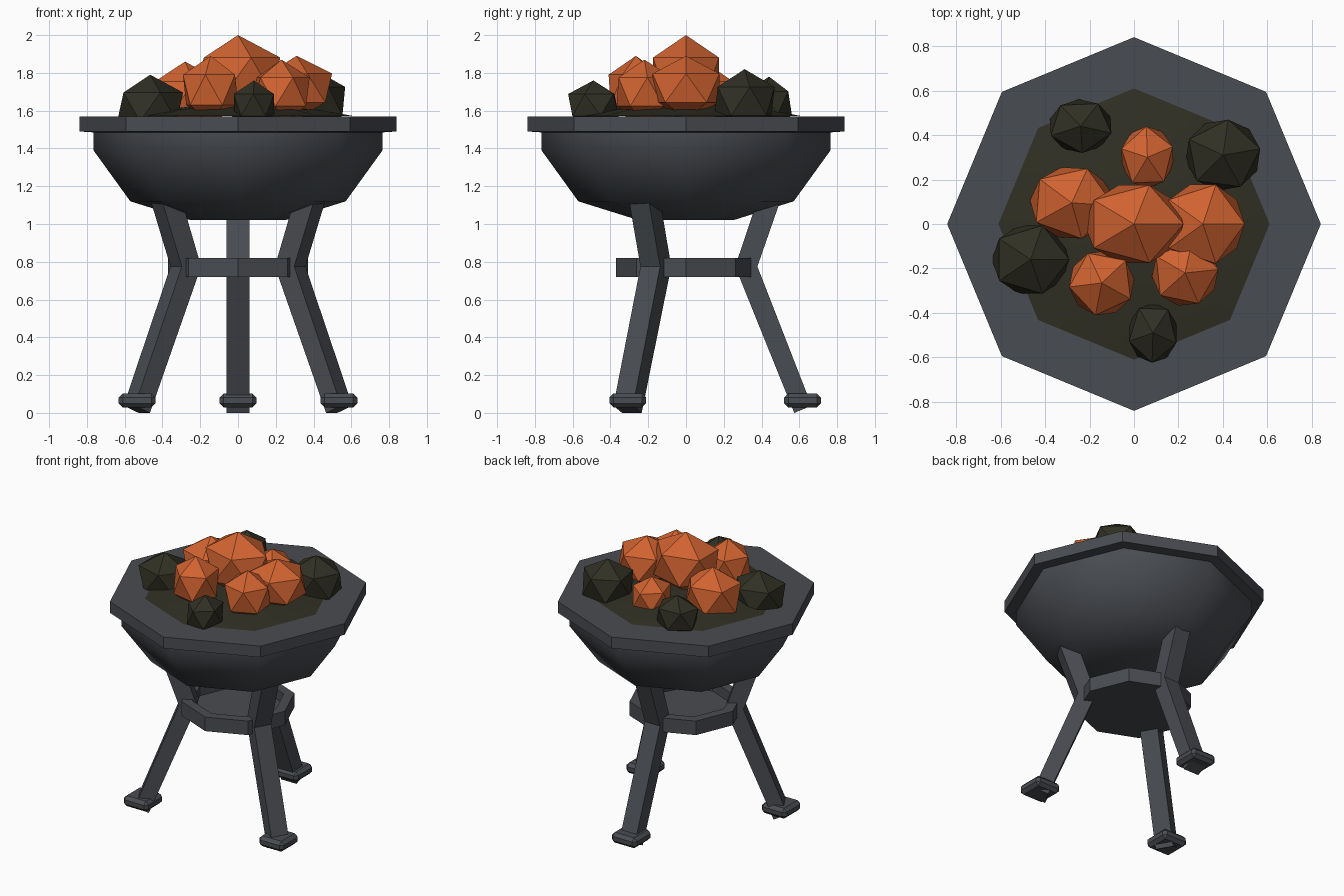
import bpy, bmesh, math
from mathutils import Matrix, Vector

if "Cube" in bpy.data.objects:
    bpy.data.objects.remove(bpy.data.objects["Cube"])


def material(name, rgb):
    m = bpy.data.materials.new(name)
    m.diffuse_color = (*rgb, 1)
    m.use_nodes = True
    m.node_tree.nodes["Principled BSDF"].inputs["Base Color"].default_value = m.diffuse_color
    return m


IRON = material("dark_iron", (0.066, 0.072, 0.083))
EMBER = material("glowing_orange", (0.64, 0.125, 0.03))
COAL = material("charcoal", (0.03, 0.029, 0.017))


def finish(bm, name, mat, smooth=False):
    bmesh.ops.recalc_face_normals(bm, faces=bm.faces[:])
    me = bpy.data.meshes.new(name)
    for f in bm.faces:
        f.smooth = smooth
    bm.to_mesh(me)
    bm.free()
    me.materials.append(mat)
    ob = bpy.data.objects.new(name, me)
    bpy.context.collection.objects.link(ob)
    return ob


def lathe(name, profile, mat, smooth=False, closed=False):
    """Turn an (r, z) profile into an eight-sided solid."""
    bm = bmesh.new()
    rings = []
    for r, z in profile:
        if r == 0:
            rings.append([bm.verts.new((0, 0, z))] * 8)
        else:
            rings.append([bm.verts.new((r * math.cos(k * math.pi / 4),
                                        r * math.sin(k * math.pi / 4), z)) for k in range(8)])
    pairs = list(zip(rings, rings[1:]))
    if closed:
        pairs.append((rings[-1], rings[0]))
    for a, b in pairs:
        for k in range(8):
            n = (k + 1) % 8
            quad = list(dict.fromkeys((a[k], a[n], b[n], b[k])))
            bm.faces.new(quad)
    return finish(bm, name, mat, smooth)


# Bowl, rim and bed of coal
lathe("bowl", [(0, 1.02), (0.25, 1.02), (0.57, 1.12), (0.765, 1.39), (0.765, 1.50)], IRON, smooth=True)
lathe("rim", [(0.60, 1.57), (0.84, 1.57), (0.84, 1.49), (0.765, 1.485), (0.60, 1.49)], IRON, closed=True)
lathe("coal_bed", [(0.61, 1.572), (0.42, 1.605), (0.2, 1.63), (0, 1.64)], COAL, smooth=True)

# Ash tray between the legs
lathe("ash_tray", [(0, 0.72), (0.37, 0.72), (0.37, 0.82), (0.30, 0.82), (0.30, 0.75), (0, 0.75)], IRON)

# Three bent legs with axis-aligned feet
LEG = [(0.573, 0.0), (0.665, 0.038), (0.378, 0.775), (0.505, 1.14), (0.39, 1.16), (0.26, 0.775)]
for i, deg in enumerate((90, 210, 330)):
    bm = bmesh.new()
    sides = [[bm.verts.new((r, s * 0.06, z)) for r, z in LEG] for s in (-1, 1)]
    for v in sides:                      # lower and upper halves of each side
        bm.faces.new((v[0], v[1], v[2], v[5]))
        bm.faces.new((v[5], v[2], v[3], v[4]))
    for k in range(6):
        n = (k + 1) % 6
        bm.faces.new((sides[0][k], sides[0][n], sides[1][n], sides[1][k]))
    bm.transform(Matrix.Rotation(math.radians(deg), 4, 'Z'))
    finish(bm, f"leg_{i + 1}", IRON)

    a = math.radians(deg)
    bm = bmesh.new()
    bmesh.ops.create_cube(bm, size=1)
    bm.transform(Matrix.Translation((0.617 * math.cos(a), 0.617 * math.sin(a), 0.066))
                 @ Matrix.Diagonal((0.195, 0.195, 0.074, 1)))
    bmesh.ops.bevel(bm, geom=bm.edges[:], offset=0.022, segments=1, affect='EDGES')
    finish(bm, f"foot_{i + 1}", IRON)


def lump(name, centre, radii, turn, mat):
    bm = bmesh.new()
    bmesh.ops.create_icosphere(bm, subdivisions=1, radius=1)
    bm.transform(Matrix.Translation(Vector(centre)) @ Matrix.Diagonal((*radii, 1))
                 @ Matrix.Rotation(math.radians(turn), 4, 'Z'))
    finish(bm, name, mat)


# Glowing lumps
for i, (c, r, t) in enumerate([
        ((0.0, 0.0, 1.785), (0.25, 0.205, 0.215), 0),
        ((-0.28, 0.095, 1.67), (0.21, 0.185, 0.19), -4),
        ((0.31, 0.0, 1.72), (0.21, 0.208, 0.17), 0),
        ((0.06, 0.30, 1.645), (0.135, 0.155, 0.135), 20),
        ((-0.145, -0.265, 1.71), (0.165, 0.165, 0.18), 187),
        ((0.23, -0.22, 1.70), (0.168, 0.168, 0.17), 6)]):
    lump(f"glowing_lump_{i + 1}", c, r, t, EMBER)

# Unlit lumps
for i, (c, r, t) in enumerate([
        ((-0.465, -0.16, 1.62), (0.195, 0.18, 0.17), 0),
        ((-0.24, 0.44, 1.64), (0.16, 0.135, 0.14), -15),
        ((0.40, 0.31, 1.65), (0.19, 0.18, 0.17), 10),
        ((0.085, -0.49, 1.63), (0.125, 0.15, 0.13), -20)]):
    lump(f"charcoal_lump_{i + 1}", c, r, t, COAL)
